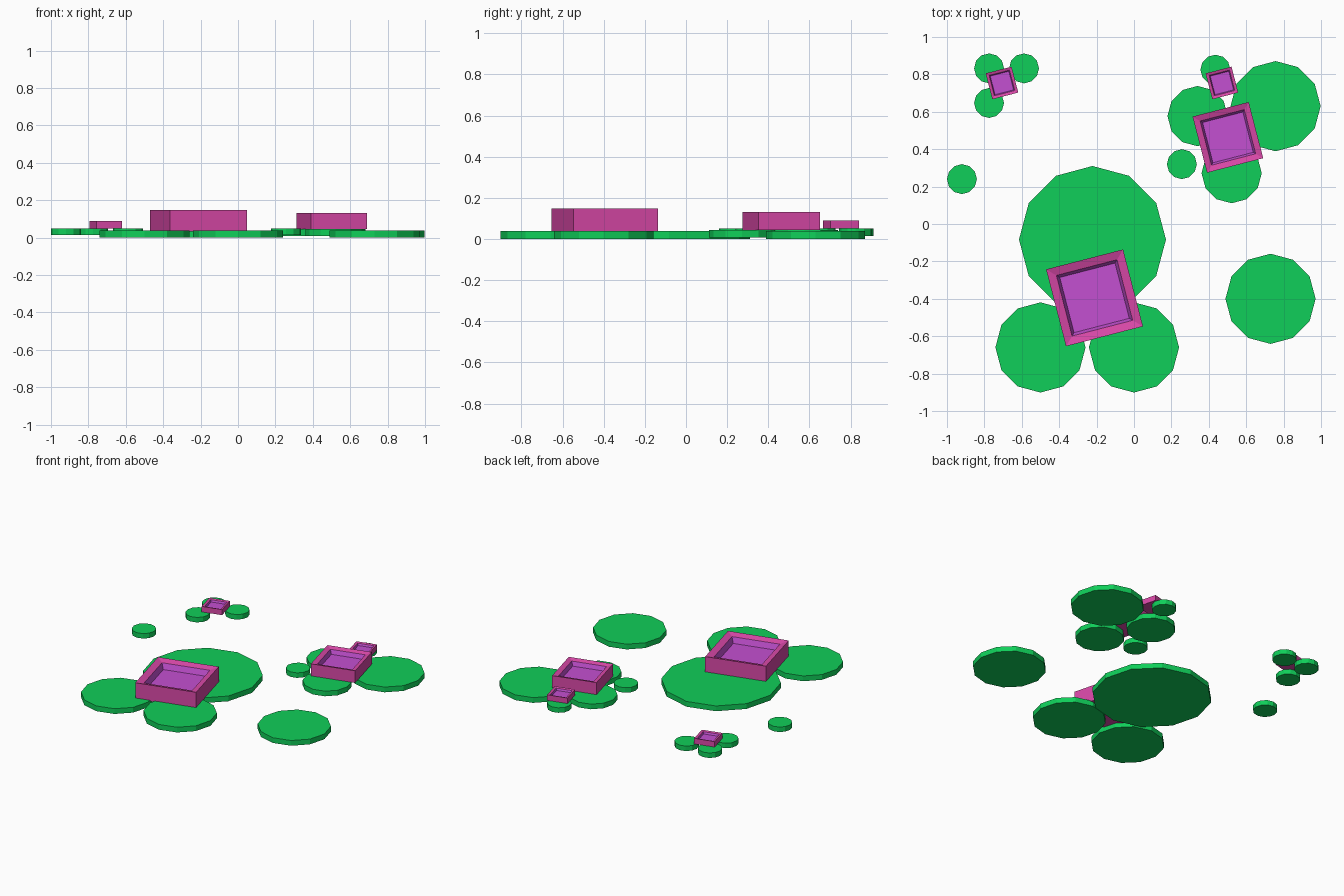
import bpy, bmesh
from math import radians
from mathutils import Matrix

cube = bpy.data.objects.get("Cube")
if cube:
    bpy.data.objects.remove(cube)


def material(name, rgb):
    m = bpy.data.materials.new(name)
    m.use_nodes = True
    m.diffuse_color = (*rgb, 1)
    m.node_tree.nodes["Principled BSDF"].inputs["Base Color"].default_value = (*rgb, 1)
    return m


GREEN = material("leaf green", (0.005, 0.62, 0.10))
PINK = material("petal pink", (0.69, 0.065, 0.39))
PURPLE = material("flower centre purple", (0.55, 0.08, 0.64))


def finish(bm, name, location, mats):
    mesh = bpy.data.meshes.new(name)
    bmesh.ops.recalc_face_normals(bm, faces=bm.faces)
    bm.to_mesh(mesh)
    bm.free()
    for m in mats:
        mesh.materials.append(m)
    obj = bpy.data.objects.new(name, mesh)
    obj.location = location
    bpy.context.collection.objects.link(obj)


def lily_pad(name, x, y, radius, bottom, top):
    bm = bmesh.new()
    bmesh.ops.create_cone(bm, cap_ends=True, segments=12, radius1=radius,
                          radius2=radius, depth=top - bottom)
    finish(bm, name, (x, y, (bottom + top) / 2), [GREEN])


def flower(name, x, y, side, bottom, top):
    """Square blossom: box, inward-sloping rim, then a purple hollow."""
    bm = bmesh.new()
    h = top - bottom
    bmesh.ops.create_cube(bm, size=1, matrix=Matrix.Diagonal((side, side, h, 1)))
    bm.faces.ensure_lookup_table()
    cap = max(bm.faces, key=lambda f: f.calc_center_median().z)
    # Sloping pink rim
    bmesh.ops.inset_region(bm, faces=[cap], thickness=side * 0.15, depth=0)
    for v in cap.verts:
        v.co.z -= h * 0.12
    # Steep purple walls and floor
    walls = bmesh.ops.inset_region(bm, faces=[cap], thickness=side * 0.05, depth=0)["faces"]
    for v in cap.verts:
        v.co.z -= h * 0.35
    for f in walls + [cap]:
        f.material_index = 1
    bmesh.ops.rotate(bm, verts=bm.verts, matrix=Matrix.Rotation(radians(14.5), 3, "Z"))
    finish(bm, name, (x, y, (bottom + top) / 2), [PINK, PURPLE])


# Large pads
lily_pad("largest_pad", -0.222, -0.083, 0.393, 0, 0.038)
for i, (x, y) in enumerate([(-0.5, -0.66), (0, -0.66), (0.73, -0.4), (0.757, 0.63)]):
    lily_pad(f"large_pad_{i + 1}", x, y, 0.241, 0, 0.038)

# Medium pads
for i, (x, y) in enumerate([(0.34, 0.577), (0.522, 0.272)]):
    lily_pad(f"medium_pad_{i + 1}", x, y, 0.161, 0.008, 0.045)

# Small pads
for i, (x, y) in enumerate([(-0.775, 0.832), (-0.588, 0.832), (-0.775, 0.647),
                            (-0.92, 0.24), (0.256, 0.32), (0.435, 0.825)]):
    lily_pad(f"small_pad_{i + 1}", x, y, 0.08, 0.014, 0.05)

# Flowers
flower("large_flower", -0.211, -0.395, 0.425, 0.032, 0.148)
flower("medium_flower", 0.502, 0.463, 0.31, 0.045, 0.132)
flower("small_flower_right", 0.47, 0.754, 0.143, 0.05, 0.09)
flower("small_flower_left", -0.706, 0.754, 0.143, 0.05, 0.09)
